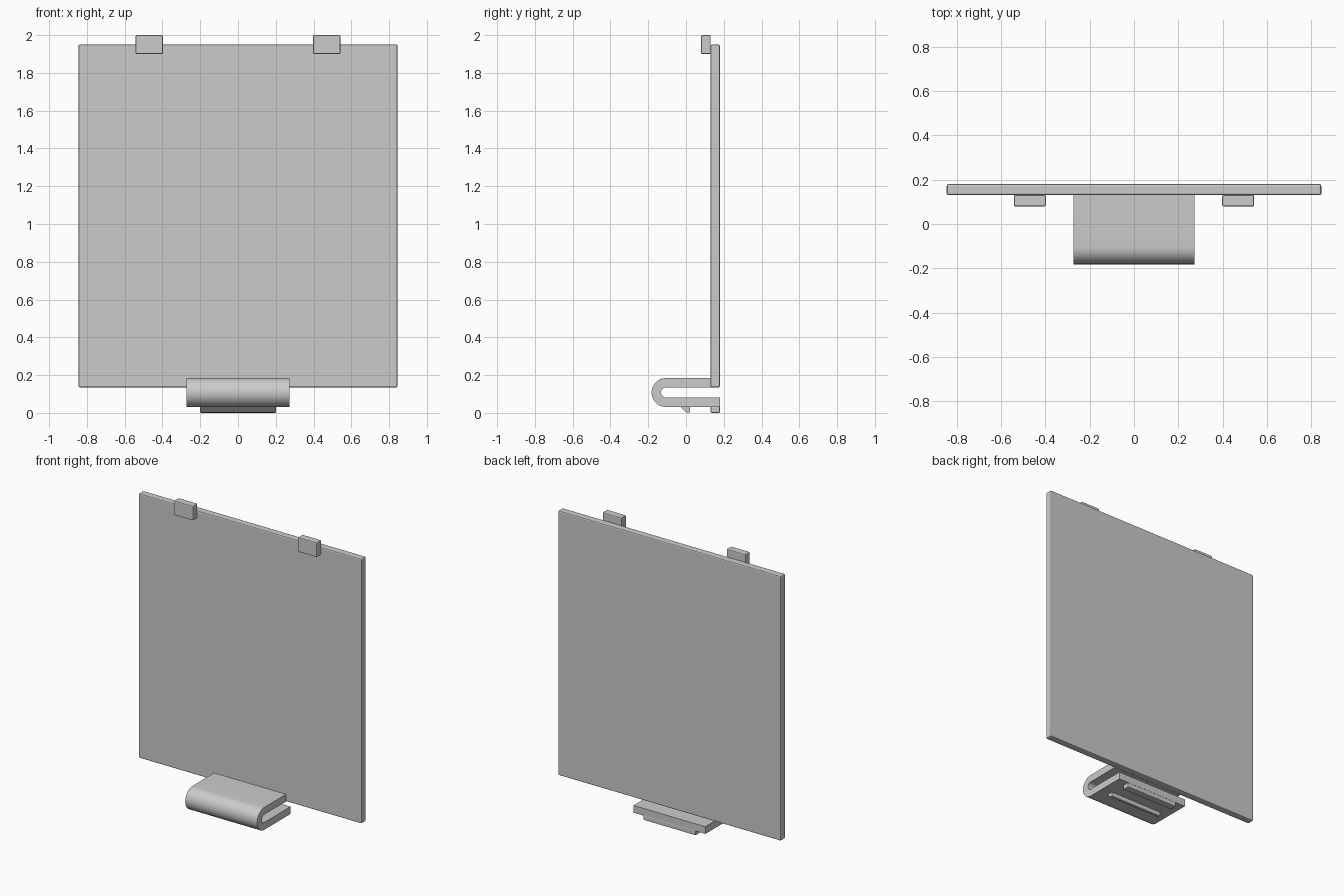
import bpy
import bmesh
import math

cube = bpy.data.objects.get("Cube")
if cube:
    bpy.data.objects.remove(cube, do_unlink=True)

grey = bpy.data.materials.new("plain_grey")
grey.use_nodes = True
grey.diffuse_color = (0.6, 0.6, 0.6, 1)
grey.node_tree.nodes["Principled BSDF"].inputs["Base Color"].default_value = (0.6, 0.6, 0.6, 1)


def extrude_x(name, profile, x0, x1, bevel=0.0, smooth=False):
    """Sweep a (y, z) profile along x into a solid."""
    bm = bmesh.new()
    face = bm.faces.new([bm.verts.new((x0, y, z)) for y, z in profile])
    swept = bmesh.ops.extrude_face_region(bm, geom=[face])
    verts = [v for v in swept["geom"] if isinstance(v, bmesh.types.BMVert)]
    bmesh.ops.translate(bm, verts=verts, vec=(x1 - x0, 0, 0))
    bmesh.ops.recalc_face_normals(bm, faces=bm.faces[:])
    mesh = bpy.data.meshes.new(name)
    bm.to_mesh(mesh)
    bm.free()
    mesh.materials.append(grey)
    obj = bpy.data.objects.new(name, mesh)
    bpy.context.collection.objects.link(obj)
    if bevel:
        mod = obj.modifiers.new("soft_edges", "BEVEL")
        mod.width = bevel
        mod.segments = 2
    if smooth:
        bpy.ops.object.select_all(action="DESELECT")
        obj.select_set(True)
        bpy.context.view_layer.objects.active = obj
        bpy.ops.object.shade_smooth_by_angle(angle=math.radians(30))
    return obj


def rect(y0, y1, z0, z1):
    return [(y0, z0), (y1, z0), (y1, z1), (y0, z1)]


def bend(radius, start, end, steps=24):
    """Arc of the folded spring clip around its front bend."""
    angles = [math.radians(start + (end - start) * i / steps) for i in range(steps + 1)]
    return [(-0.105 + radius * math.cos(a), 0.108 + radius * math.sin(a)) for a in angles]


# Flat cover panel
extrude_x("cover_panel", rect(0.13, 0.18, 0.135, 1.95), -0.845, 0.845, 0.008)

# Two hooking tabs on the top edge
for side, name in ((-1, "right_tab"), (1, "left_tab")):
    extrude_x(name, rect(0.08, 0.131, 1.9, 2.0), side * 0.47 - 0.072, side * 0.47 + 0.072, 0.006)

# Folded spring clip: upper arm, round bend, lower arm
clip = [(0.135, 0.185)] + bend(0.077, 90, 270) + [(0.18, 0.031), (0.18, 0.081)]
clip += bend(0.027, 270, 90) + [(0.135, 0.135)]
extrude_x("spring_clip", clip, -0.273, 0.273, smooth=True)

# Catch ridge and end lip under the lower arm
extrude_x("catch_ridge", [(-0.03, 0.032), (0.0, 0.004), (0.006, 0.002), (0.02, 0.002), (0.02, 0.032)], -0.2, 0.2)
extrude_x("clip_end_lip", rect(0.13, 0.18, 0.0, 0.034), -0.2, 0.2, 0.006)
